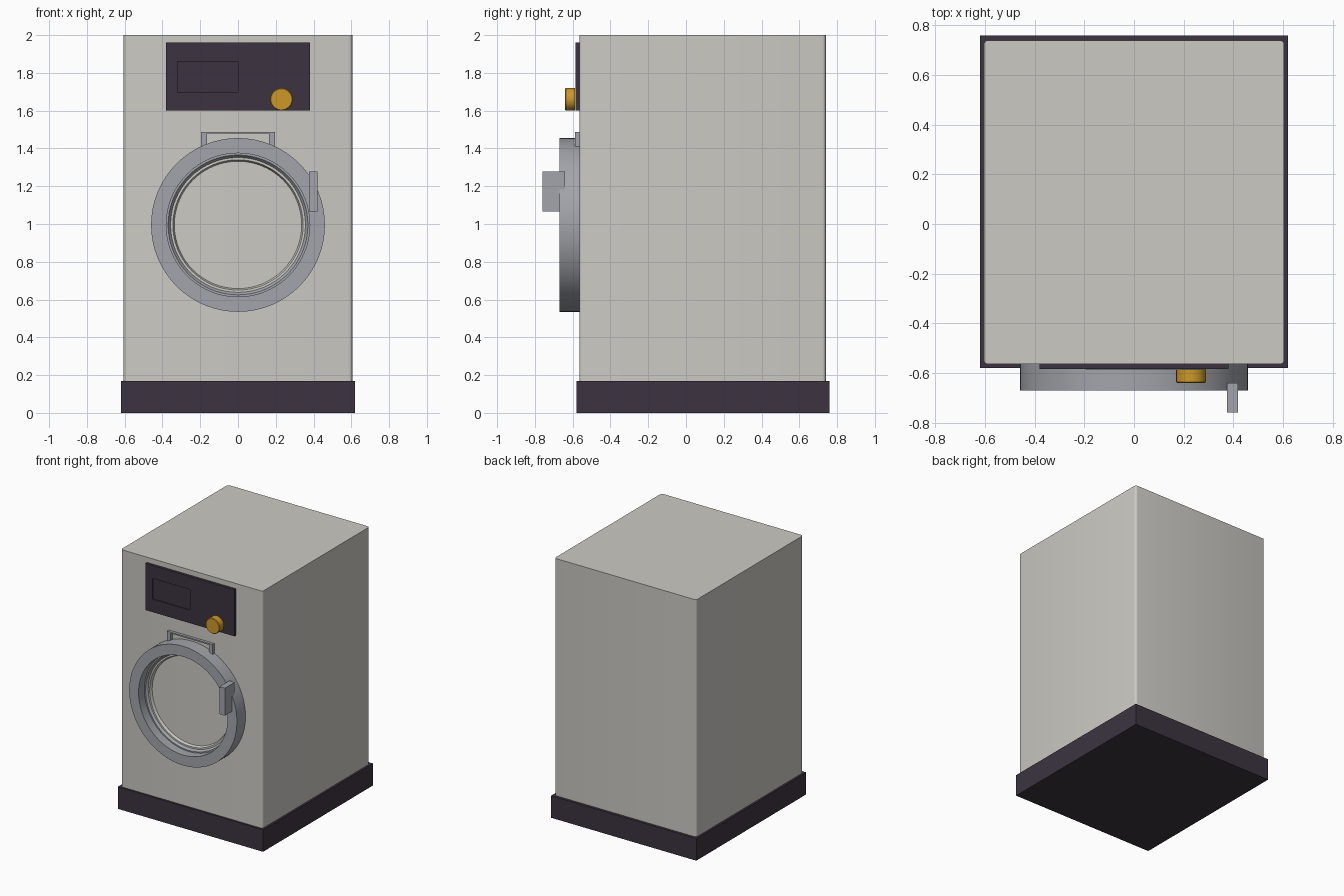
import bpy, bmesh, math

if "Cube" in bpy.data.objects:
    bpy.data.objects.remove(bpy.data.objects["Cube"])


def mat(name, r, g, b):
    def lin(c):
        c /= 255
        return c / 12.92 if c < 0.04045 else ((c + 0.055) / 1.055) ** 2.4
    m = bpy.data.materials.new(name)
    m.diffuse_color = (lin(r), lin(g), lin(b), 1)
    m.use_nodes = True
    m.node_tree.nodes["Principled BSDF"].inputs["Base Color"].default_value = m.diffuse_color
    return m


PALE = mat("pale_enamel", 204, 202, 196)
DARK = mat("dark_plastic", 60, 52, 64)
STEEL = mat("steel_grey", 163, 165, 171)
AMBER = mat("amber", 205, 152, 40)


def finish(name, bm, m, smooth=False):
    bmesh.ops.recalc_face_normals(bm, faces=bm.faces)
    me = bpy.data.meshes.new(name)
    bm.to_mesh(me)
    bm.free()
    ob = bpy.data.objects.new(name, me)
    bpy.context.collection.objects.link(ob)
    me.materials.append(m)
    if smooth:
        bpy.ops.object.select_all(action='DESELECT')
        ob.select_set(True)
        bpy.context.view_layer.objects.active = ob
        bpy.ops.object.shade_smooth_by_angle(angle=math.radians(35))
    return ob


def box_bm(x0, x1, y0, y1, z0, z1):
    bm = bmesh.new()
    bmesh.ops.create_cube(bm, size=1)
    for v in bm.verts:
        v.co = ((x0 + x1) / 2 + v.co.x * (x1 - x0),
                (y0 + y1) / 2 + v.co.y * (y1 - y0),
                (z0 + z1) / 2 + v.co.z * (z1 - z0))
    return bm


def box(name, m, *dims):
    return finish(name, box_bm(*dims), m)


def lathe(name, m, profile, cx, cz, n, closed=True):
    """Spin (radius, y) points about a y-parallel axis through (cx, cz)."""
    bm = bmesh.new()
    rings = []
    for r, y in profile:
        rings.append([bm.verts.new((cx + r * math.cos(2 * math.pi * i / n), y,
                                    cz + r * math.sin(2 * math.pi * i / n))) for i in range(n)])
    pairs = list(zip(rings, rings[1:]))
    if closed:
        pairs.append((rings[-1], rings[0]))
    else:  # cap both ends
        bm.faces.new(rings[0])
        bm.faces.new(rings[-1])
    for a, b in pairs:
        for i in range(n):
            j = (i + 1) % n
            bm.faces.new((a[i], a[j], b[j], b[i]))
    return finish(name, bm, m, True)


# Cabinet with small rounded vertical edges
bm = box_bm(-0.605, 0.605, -0.565, 0.74, 0.01, 2.0)
upright = [e for e in bm.edges if abs(e.verts[0].co.z - e.verts[1].co.z) > 1]
bmesh.ops.bevel(bm, geom=upright, offset=0.018, segments=4, profile=0.5, affect='EDGES')
finish("cabinet", bm, PALE, True)

# Plinth
box("plinth", DARK, -0.62, 0.62, -0.58, 0.76, 0, 0.17)

# Control panel: frame strips around a slightly recessed display
box("panel_left", DARK, -0.38, -0.32, -0.585, -0.56, 1.6, 1.96)
box("panel_right", DARK, 0.0, 0.38, -0.585, -0.56, 1.6, 1.96)
box("panel_top", DARK, -0.32, 0.0, -0.585, -0.56, 1.86, 1.96)
box("panel_bottom", DARK, -0.32, 0.0, -0.585, -0.56, 1.6, 1.7)
box("display", DARK, -0.32, 0.0, -0.577, -0.56, 1.7, 1.86)

# Dial
lathe("dial", AMBER, [(0.06, -0.587), (0.06, -0.636), (0.056, -0.64)], 0.23, 1.66, 24, False)

# Door ring, inner steel lip and pale seal
CZ = 0.995
lathe("door_ring", STEEL, [(0.46, -0.56), (0.46, -0.67), (0.38, -0.67), (0.38, -0.56)], 0, CZ, 64)
lathe("door_lip", STEEL, [(0.382, -0.56), (0.382, -0.60), (0.37, -0.60), (0.355, -0.58), (0.355, -0.56)], 0, CZ, 64)
lathe("door_seal", PALE, [(0.357, -0.56), (0.357, -0.585), (0.345, -0.585), (0.335, -0.56)], 0, CZ, 64)

# Bracket above the door
for side, s in (("left", -1), ("right", 1)):
    a, b = sorted((s * 0.165, s * 0.195))
    box("bracket_leg_" + side, STEEL, a, b, -0.587, -0.56, 1.41, 1.488)
box("bracket_bar", STEEL, -0.165, 0.165, -0.587, -0.56, 1.478, 1.488)

# Door handle
box("door_handle", STEEL, 0.375, 0.42, -0.76, -0.64, 1.065, 1.278)
